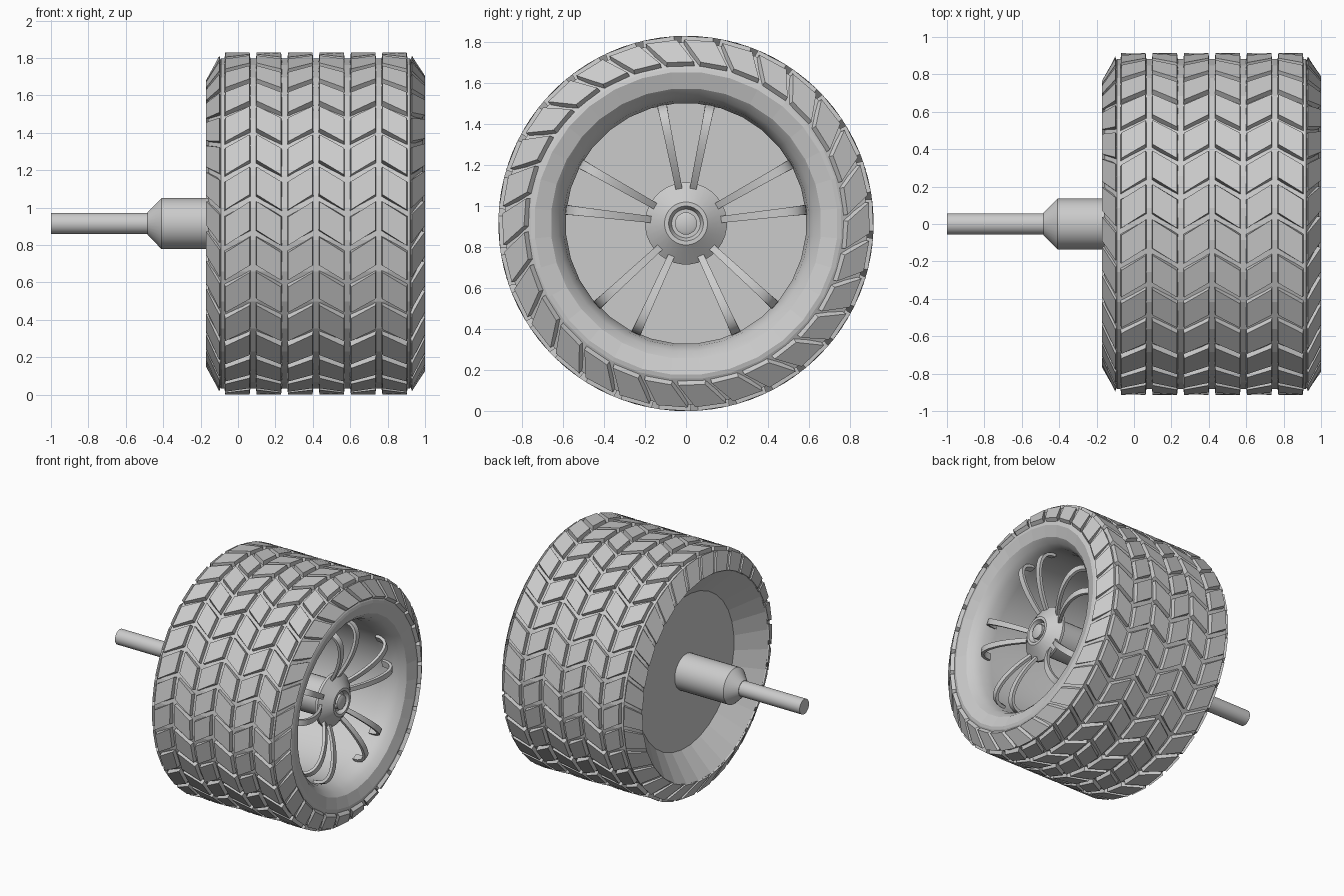
import bpy, bmesh, math
from mathutils import Vector
from mathutils.geometry import interpolate_bezier

cube = bpy.data.objects.get("Cube")
if cube:
    bpy.data.objects.remove(cube, do_unlink=True)

AXLE_Z = 0.915
grey = bpy.data.materials.new("plain_grey")
grey.use_nodes = True
grey.diffuse_color = (0.6, 0.6, 0.6, 1)
grey.node_tree.nodes["Principled BSDF"].inputs["Base Color"].default_value = (0.6, 0.6, 0.6, 1)


def point(x, r, a):
    """Position on the wheel: along the axle, out from it, and around it from the front."""
    return Vector((x, -r * math.cos(a), AXLE_Z + r * math.sin(a)))


def finish(name, bm, smooth=None):
    bmesh.ops.recalc_face_normals(bm, faces=bm.faces)
    mesh = bpy.data.meshes.new(name)
    bm.to_mesh(mesh)
    bm.free()
    mesh.materials.append(grey)
    ob = bpy.data.objects.new(name, mesh)
    bpy.context.collection.objects.link(ob)
    if smooth:
        bpy.ops.object.select_all(action='DESELECT')
        ob.select_set(True)
        bpy.context.view_layer.objects.active = ob
        bpy.ops.object.shade_smooth_by_angle(angle=math.radians(smooth))
    return ob


def lathe(name, profile, segments=32, ring=False, smooth=30):
    """Spin (x, radius) points round the axle; ring closes the profile, otherwise ends are capped."""
    bm = bmesh.new()
    step = math.tau / segments
    loops = [[bm.verts.new(point(x, r, (i + 0.5) * step)) for i in range(segments)]
             for x, r in profile]
    pairs = list(zip(loops, loops[1:]))
    if ring:
        pairs.append((loops[-1], loops[0]))
    else:
        bm.faces.new(loops[0])
        bm.faces.new(loops[-1])
    for a, b in pairs:
        for i in range(segments):
            j = (i + 1) % segments
            bm.faces.new((a[i], a[j], b[j], b[i]))
    return finish(name, bm, smooth)


def loft(bm, sections):
    """Join four-cornered sections into a closed bar."""
    rows = [[bm.verts.new(p) for p in s] for s in sections]
    for a, b in zip(rows, rows[1:]):
        for i in range(4):
            j = (i + 1) % 4
            bm.faces.new((a[i], a[j], b[j], b[i]))
    bm.faces.new(rows[0])
    bm.faces.new(rows[-1])


# Tyre body with a hollow back, faceted outside and smooth at the rim lip
tyre = lathe("tyre_body", [
    (0, 0.58), (-0.16, 0.765), (-0.15, 0.79), (-0.09, 0.886), (0.92, 0.886),
    (0.985, 0.76), (0.99, 0.74), (0.965, 0.66), (0.93, 0.625), (0.88, 0.6),
    (0.8, 0.587), (0.02, 0.587)], ring=True, smooth=35)
for poly in tyre.data.polygons:
    c = poly.center
    if c.x < 0 or math.hypot(c.y, c.z - AXLE_Z) > 0.69:
        poly.use_smooth = False
lathe("wheel_disc", [(0, 0.59), (0.025, 0.59)])

# Tread: columns of slanted blocks that zigzag across the tyre
BLOCKS = 30
PITCH = math.tau / BLOCKS


def tread_column(name, inner, outer, start, skew):
    """inner and outer are (x, radius) pairs for the left and right edges of a block."""
    bm = bmesh.new()
    for i in range(BLOCKS):
        mid = start + i * PITCH
        sections = []
        for edge, half in ((inner, 0.43), (outer, 0.40)):
            (x0, r0), (x1, r1) = edge
            h = PITCH * half
            lo, hi = mid - skew / 2, mid + skew / 2
            sections.append([point(x0, r0, lo - h), point(x1, r1, hi - h),
                             point(x1, r1, hi + h), point(x0, r0, lo + h)])
        loft(bm, sections)
    finish(name, bm)


for k in range(6):
    x0 = -0.07 + k * 0.168
    x1 = x0 + 0.134
    tread_column("tread_column_%d" % (k + 1),
                 ((x0 - 0.004, 0.87), (x1 + 0.004, 0.87)),
                 ((x0 + 0.002, 0.915), (x1 - 0.002, 0.915)),
                 0, 0.09 if k % 2 == 0 else -0.09)
tread_column("left_shoulder_blocks", ((-0.085, 0.85), (-0.14, 0.76)),
             ((-0.1, 0.897), (-0.17, 0.768)), 0.02, 0.1)
tread_column("right_shoulder_blocks", ((0.915, 0.85), (0.97, 0.76)),
             ((0.93, 0.897), (1.0, 0.79)), 0.02, 0.1)

# Axle and hub
lathe("axle", [(-1, 0.057), (-0.47, 0.057)])
lathe("hub", [(-0.485, 0.06), (-0.41, 0.136), (0.8, 0.136)])
lathe("hub_cap", [(0.77, 0.13), (0.79, 0.2), (0.81, 0.2), (0.88, 0.105),
                  (0.88, 0.085), (0.85, 0.07)])
lathe("hub_nut", [(0.84, 0.055), (0.875, 0.055), (0.882, 0.042)], segments=12)

# Spokes: five pairs of bars that arch outward and hook back into the rim
path = interpolate_bezier(Vector((0.8, 0.15, 0)), Vector((0.92, 0.3, 0)),
                          Vector((1.02, 0.59, 0)), Vector((0.82, 0.58, 0)), 14)
for pair in range(5):
    for side in (-1, 1):
        bm = bmesh.new()
        a = math.pi / 2 + pair * math.tau / 5 + side * math.radians(11.5)
        across = point(0, 1, a + math.pi / 2) - point(0, 0, 0)
        sections = []
        for i, p in enumerate(path):
            t = (path[min(i + 1, 13)] - path[max(i - 1, 0)]).normalized()
            n = Vector((t.y, -t.x, 0)) * 0.011
            w = across * (0.016 + 0.008 * i / 13)
            u, v = p + n, p - n
            sections.append([point(u.x, u.y, a) - w, point(u.x, u.y, a) + w,
                             point(v.x, v.y, a) + w, point(v.x, v.y, a) - w])
        loft(bm, sections)
        finish("spoke_%d_%s" % (pair + 1, "a" if side < 0 else "b"), bm, 30)
